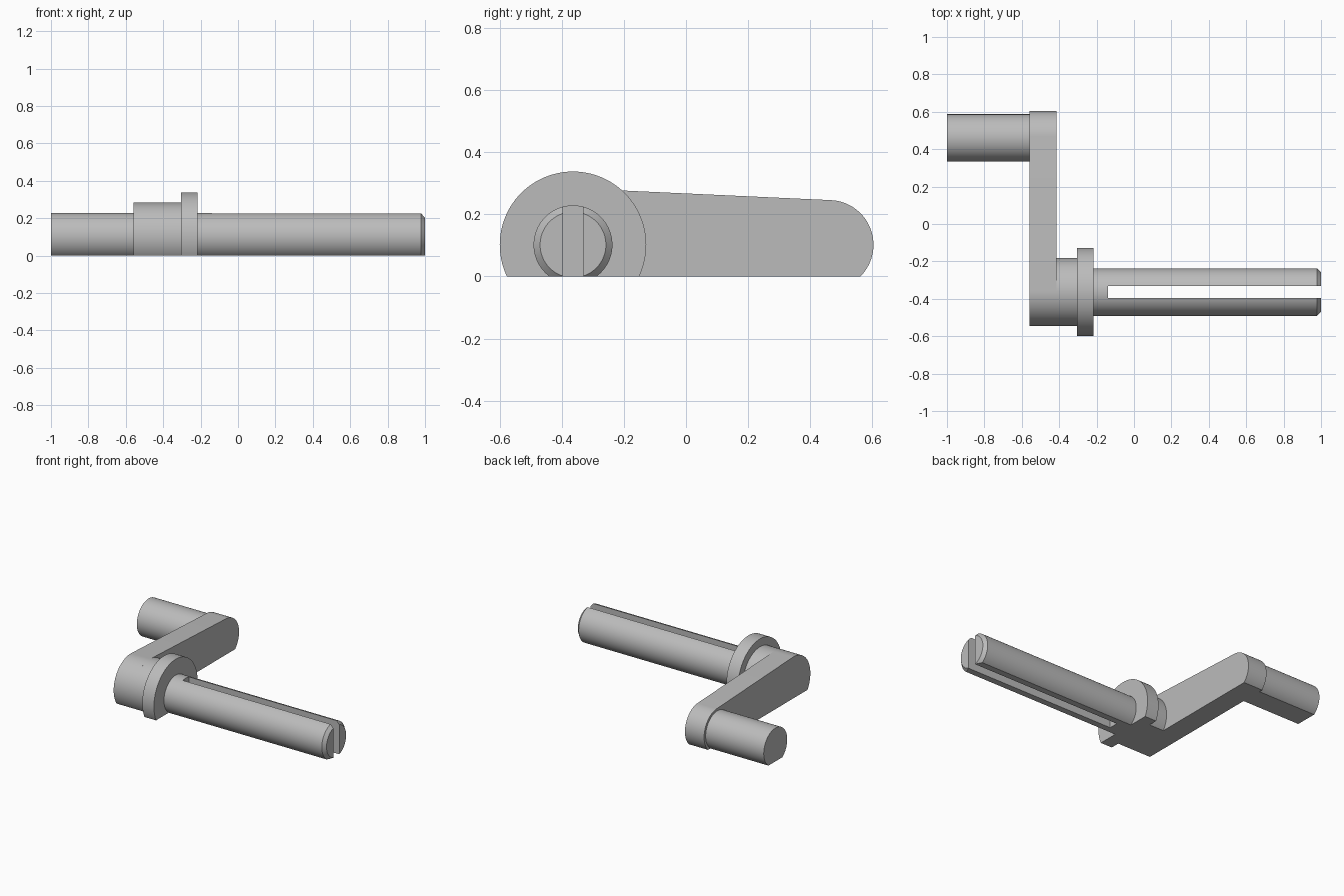
import bpy
import bmesh
from math import acos, cos, pi, sin, radians

if "Cube" in bpy.data.objects:
    bpy.data.objects.remove(bpy.data.objects["Cube"])

AXIS_Z = 0.102      # height of both axes
SHAFT_Y = -0.364    # shaft, hub and collar axis
GRIP_Y = 0.46       # handle axis
ROD_R = 0.127
HUB_R, TIP_R = 0.182, 0.144
SLOT = 0.032        # half width of the slot

steel = bpy.data.materials.new("grey steel")
steel.use_nodes = True
grey = (0.5, 0.5, 0.5, 1)
steel.diffuse_color = grey
steel.node_tree.nodes["Principled BSDF"].inputs["Base Color"].default_value = grey


def arc(y, r, start, end, count):
    """Points in the y-z plane along an arc."""
    angles = [start + (end - start) * i / count for i in range(count + 1)]
    return [(y + r * cos(a), AXIS_Z + r * sin(a)) for a in angles]


def circle(y, r):
    return arc(y, r, 0, 2 * pi, 96)[:-1]


def cut(bm, point, normal):
    """Remove everything beyond a plane and close the opening."""
    geom = bm.verts[:] + bm.edges[:] + bm.faces[:]
    res = bmesh.ops.bisect_plane(bm, geom=geom, dist=1e-5, plane_co=point,
                                 plane_no=normal, clear_outer=True)
    edges = [e for e in res["geom_cut"] if isinstance(e, bmesh.types.BMEdge)]
    bmesh.ops.edgenet_fill(bm, edges=edges)


def loft(name, stations, cuts=()):
    """Solid through (x, outline) stations, flattened at the ground."""
    bm = bmesh.new()
    rings = [[bm.verts.new((x, y, z)) for y, z in outline] for x, outline in stations]
    for a, b in zip(rings, rings[1:]):
        for i in range(len(a)):
            j = (i + 1) % len(a)
            bm.faces.new((a[i], a[j], b[j], b[i]))
    bm.faces.new(rings[0])
    bm.faces.new(rings[-1])
    for point, normal in [((0, 0, 0), (0, 0, -1)), *cuts]:
        cut(bm, point, normal)
    bmesh.ops.recalc_face_normals(bm, faces=bm.faces)
    mesh = bpy.data.meshes.new(name)
    bm.to_mesh(mesh)
    bm.free()
    mesh.materials.append(steel)
    obj = bpy.data.objects.new(name, mesh)
    bpy.context.collection.objects.link(obj)
    bpy.ops.object.select_all(action="DESELECT")
    obj.select_set(True)
    bpy.context.view_layer.objects.active = obj
    bpy.ops.object.shade_smooth_by_angle(angle=radians(30))


def cylinder(name, x0, x1, y, r):
    loft(name, [(x0, circle(y, r)), (x1, circle(y, r))])


# Round parts
cylinder("handle", -1, -0.56, GRIP_Y, ROD_R)
cylinder("hub", -0.415, -0.305, SHAFT_Y, HUB_R)
cylinder("collar", -0.305, -0.217, SHAFT_Y, 0.236)
cylinder("shaft_root", -0.217, -0.14, SHAFT_Y, ROD_R)

# Crank arm: two round ends joined by tangents
t = acos((HUB_R - TIP_R) / (GRIP_Y - SHAFT_Y))
outline = arc(SHAFT_Y, HUB_R, t, 2 * pi - t, 48) + arc(GRIP_Y, TIP_R, -t, t, 48)
loft("crank_arm", [(-0.56, outline), (-0.415, outline)])

# Split shaft with a chamfered end
for name, side in (("back_prong", 1), ("front_prong", -1)):
    body, tip = circle(SHAFT_Y, ROD_R), circle(SHAFT_Y, ROD_R - 0.021)
    loft(name, [(-0.14, body), (0.979, body), (1, tip)],
         [((0, SHAFT_Y + side * SLOT, 0), (0, -side, 0))])
